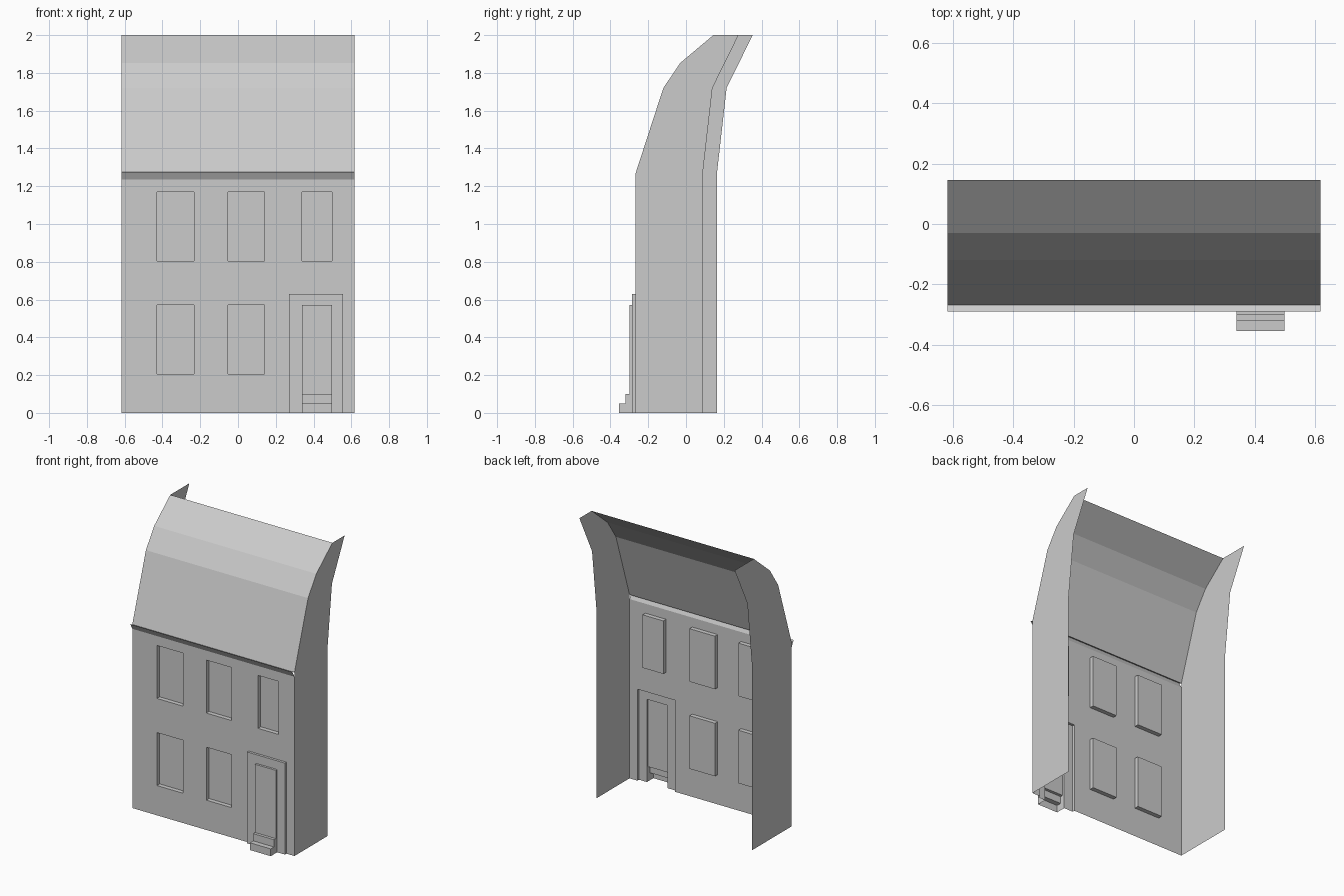
import bpy, bmesh
from mathutils import Vector

if "Cube" in bpy.data.objects:
    bpy.data.objects.remove(bpy.data.objects["Cube"])

W = 0.618          # half width of the house
Y = -0.268         # plane of the front wall


def build(name, polys, ref, sign=1):
    """Make a shell from polygons; normals face away from ref (or towards it if sign is -1)."""
    bm = bmesh.new()
    for p in polys:
        bm.faces.new([bm.verts.new(v) for v in p])
    bmesh.ops.remove_doubles(bm, verts=bm.verts, dist=1e-5)
    bm.normal_update()
    for f in bm.faces:
        if f.normal.dot(f.calc_center_median() - Vector(ref)) * sign < 0:
            f.normal_flip()
    me = bpy.data.meshes.new(name)
    bm.to_mesh(me)
    bm.free()
    ob = bpy.data.objects.new(name, me)
    bpy.context.collection.objects.link(ob)
    return ob


def panel(rect, y, holes):
    """Flat panel in the xz plane with rectangular holes, as a grid of cells."""
    rects = [rect] + holes
    xs = sorted({v for r in rects for v in r[:2]})
    zs = sorted({v for r in rects for v in r[2:]})
    out = []
    for a, b in zip(xs, xs[1:]):
        for c, d in zip(zs, zs[1:]):
            mx, mz = (a + b) / 2, (c + d) / 2
            if not any(h[0] < mx < h[1] and h[2] < mz < h[3] for h in holes):
                out.append([(a, y, c), (b, y, c), (b, y, d), (a, y, d)])
    return out


def strip(profile, x0, x1):
    """Sweep a yz profile along x."""
    return [[(x0, *p), (x1, *p), (x1, *q), (x0, *q)] for p, q in zip(profile, profile[1:])]


def ends(profile, x0, x1):
    return [[(x, *p) for p in profile] for x in (x0, x1)]


def reveals(r, y0, y1, bottom=True):
    """Side faces of a rectangular opening between two depths."""
    x0, x1, z0, z1 = r
    c = [(x0, z0), (x0, z1), (x1, z1), (x1, z0)]
    if bottom:
        c.append(c[0])
    return [[(a[0], y0, a[1]), (b[0], y0, b[1]), (b[0], y1, b[1]), (a[0], y1, a[1])]
            for a, b in zip(c, c[1:])]


inside = (0, 0.05, 0.8)

# front wall with window and doorway openings
windows = [(x0, x1, z, z + 0.365) for x0, x1 in ((-0.43, -0.232), (-0.054, 0.14)) for z in (0.205, 0.805)]
windows.append((0.34, 0.498, 0.805, 1.17))
doorway = (0.27, 0.557, 0, 0.63)
build("front_wall", panel((-W, W, 0, 1.235), Y, windows + [doorway]), inside)

# recessed windows
for i, r in enumerate(windows):
    x0, x1, z0, z1 = r
    y1 = Y + 0.03
    centre = ((x0 + x1) / 2, Y - 0.01, (z0 + z1) / 2)
    build(f"window_{i + 1}", reveals(r, Y, y1) + panel(r, y1, []), centre, -1)

# door surround
yf = -0.285
opening = (0.34, 0.498, 0, 0.57)
build("door_surround", panel(doorway, yf, [opening]) + reveals(doorway, Y, yf, False), (0.41, 0, 0.3))

# door and steps, open at the back
x0, x1 = opening[:2]
door = [(yf, 0.10), (-0.30, 0.10), (-0.30, 0.57), (yf, 0.57)]
build("door", strip(door[1:], x0, x1) + ends(door, x0, x1), (0.42, -0.2, 0.3))
steps = [(yf, 0), (-0.355, 0), (-0.355, 0.05), (-0.32, 0.05), (-0.32, 0.10), (-0.30, 0.10), (yf, 0.10)]
build("door_steps", strip(steps[1:-1], x0, x1) + ends(steps, x0, x1), (0.42, -0.2, -0.02))

# eaves moulding
build("eaves", strip([(Y, 1.235), (-0.29, 1.275), (Y, 1.265)], -W, W), (0, -0.275, 1.258))

# curved roof
roof = [(Y, 1.265), (-0.12, 1.72), (-0.03, 1.853), (0.145, 2.0)]
build("roof", strip(roof, -W, W), inside)

# side walls, the left one reaching further back
for name, x, back in (("left_wall", -W, 0.165), ("right_wall", W, 0.09)):
    rear = [(back + 0.188, 2.0), (back + 0.05, 1.72), (back, 1.28), (back, 0)]
    build(name, [[(x, *p) for p in [(Y, 0), (Y, 1.235)] + roof + rear]], inside)
